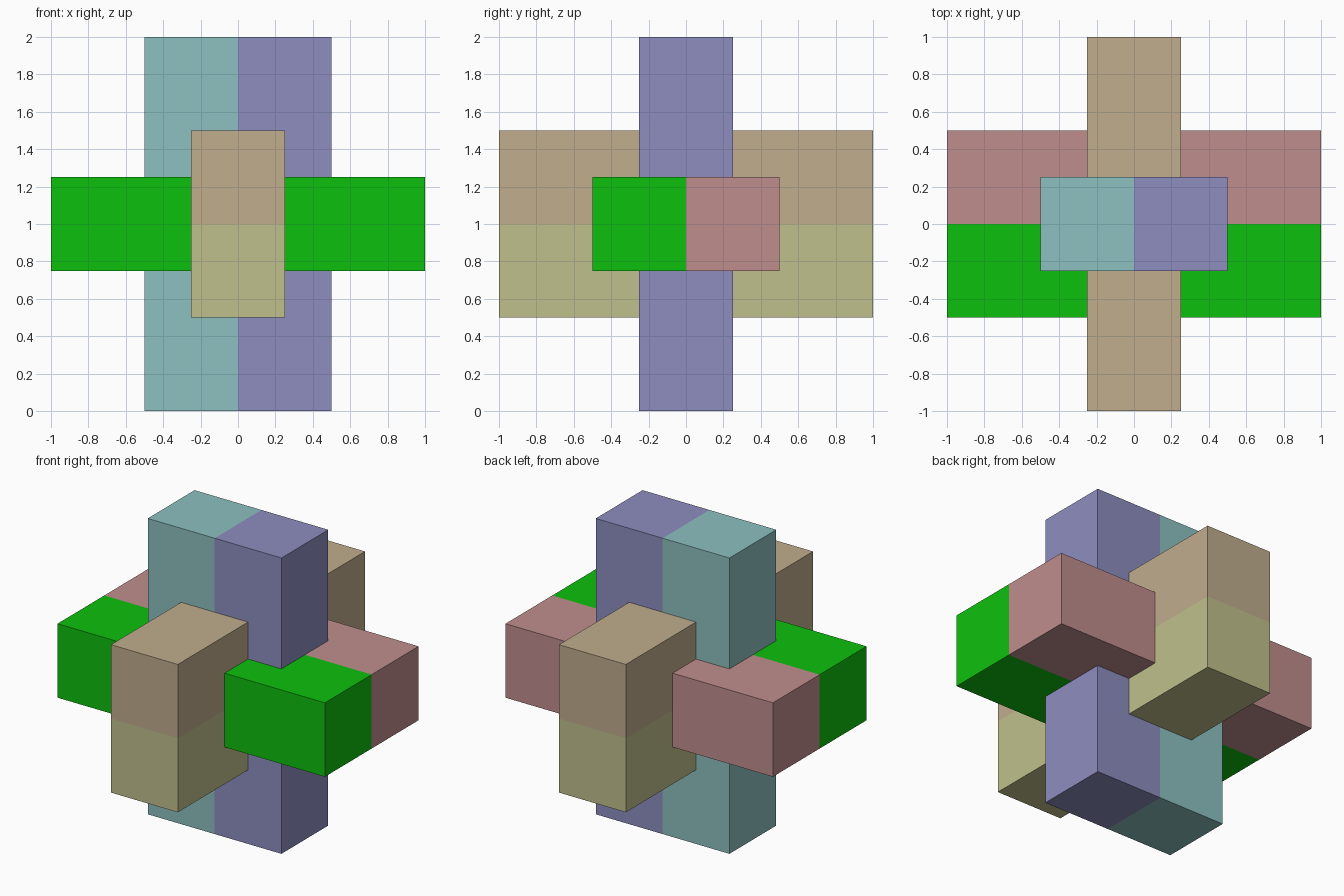
import bpy
import bmesh
from mathutils import Matrix, Vector

cube = bpy.data.objects.get("Cube")
if cube:
    bpy.data.objects.remove(cube, do_unlink=True)

LONG, THICK = 2.0, 0.5
CENTRE = Vector((0, 0, LONG / 2))


def linear(c):
    c /= 255
    return c / 12.92 if c <= 0.04045 else ((c + 0.055) / 1.055) ** 2.4


def make_material(name, rgb):
    colour = (*[linear(c) for c in rgb], 1)
    mat = bpy.data.materials.new(name)
    mat.use_nodes = True
    mat.diffuse_color = colour
    bsdf = mat.node_tree.nodes["Principled BSDF"]
    bsdf.inputs["Base Color"].default_value = colour
    bsdf.inputs["Roughness"].default_value = 0.8
    return mat


def make_bar(name, long_axis, pair_axis, side, mat):
    """Square bar along long_axis, set to one side of the centre on pair_axis."""
    size = Vector((THICK, THICK, THICK))
    size[long_axis] = LONG
    offset = Vector((0, 0, 0))
    offset[pair_axis] = side * THICK / 2
    bm = bmesh.new()
    bmesh.ops.create_cube(bm, size=1, matrix=Matrix.Diagonal((*size, 1)))
    mesh = bpy.data.meshes.new(name)
    bm.to_mesh(mesh)
    bm.free()
    mesh.materials.append(mat)
    obj = bpy.data.objects.new(name, mesh)
    obj.location = CENTRE + offset
    bpy.context.collection.objects.link(obj)


# Three crossing pairs: name, long axis, pairing axis, side, colour
X, Y, Z = 0, 1, 2
BARS = [
    ("upright_bar_right", Z, X, -1, "teal", (141, 192, 192)),
    ("upright_bar_left", Z, X, 1, "lavender", (141, 141, 192)),
    ("cross_bar_front", X, Y, -1, "green", (13, 192, 13)),
    ("cross_bar_back", X, Y, 1, "pink", (192, 141, 141)),
    ("depth_bar_lower", Y, Z, -1, "olive", (192, 192, 141)),
    ("depth_bar_upper", Y, Z, 1, "tan", (192, 173, 141)),
]
for name, long_axis, pair_axis, side, colour, rgb in BARS:
    make_bar(name, long_axis, pair_axis, side, make_material(colour, rgb))
